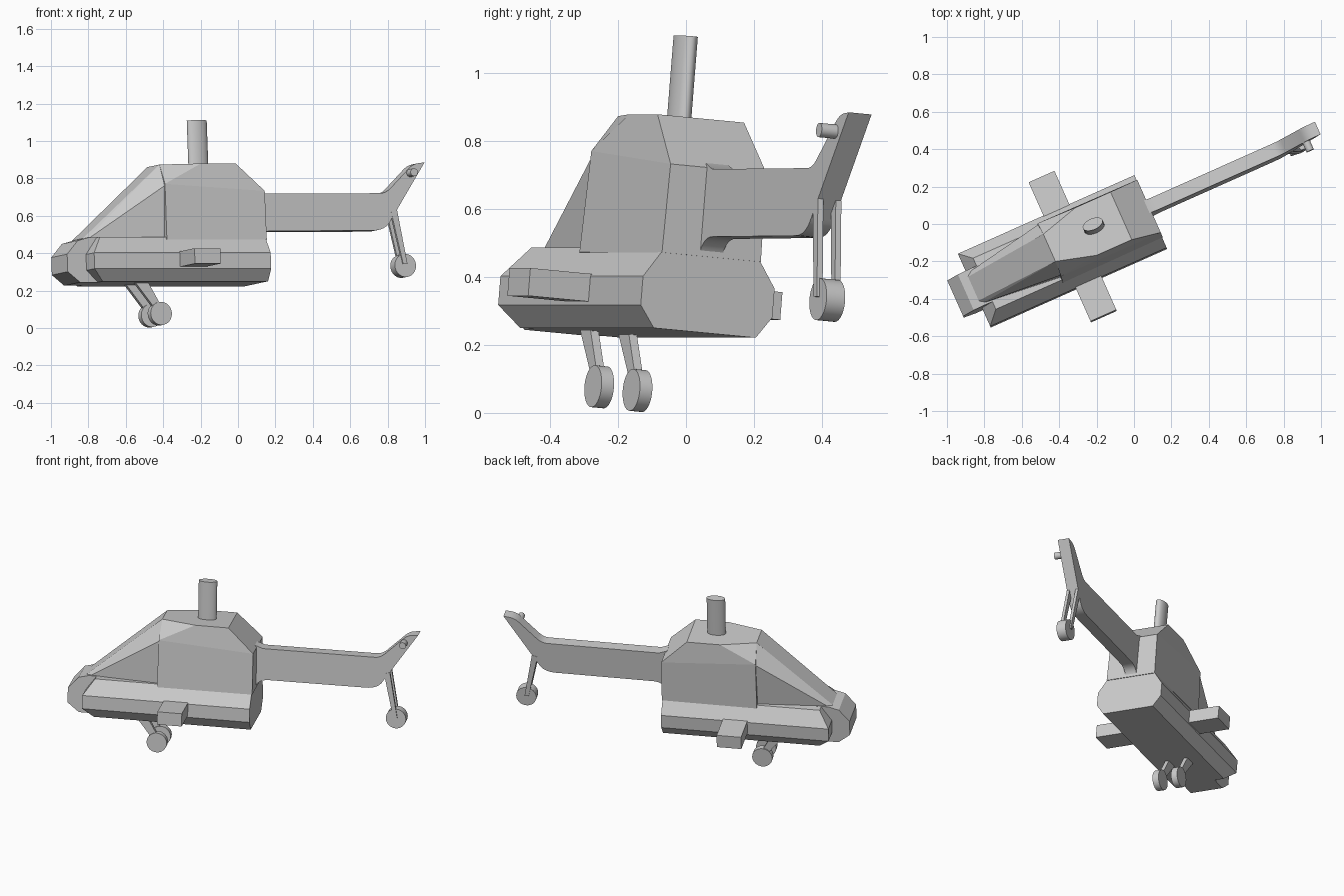
import bpy, bmesh
from math import radians, sin, cos, pi
from mathutils import Matrix, Vector

if "Cube" in bpy.data.objects:
    bpy.data.objects.remove(bpy.data.objects["Cube"])

# Parked attitude: local x runs nose to tail, y to the left side, z up
POSE = (Matrix.Rotation(radians(24), 4, 'Z') @ Matrix.Rotation(radians(-5), 4, 'X')
        @ Matrix.Translation((0, -0.008, 0)))


def finish(name, bm, smooth=False):
    bmesh.ops.recalc_face_normals(bm, faces=bm.faces)
    bm.transform(POSE)
    me = bpy.data.meshes.new(name)
    bm.to_mesh(me)
    bm.free()
    if smooth:
        me.polygons.foreach_set("use_smooth", [True] * len(me.polygons))
        me.set_sharp_from_angle(angle=radians(30))
    ob = bpy.data.objects.new(name, me)
    bpy.context.collection.objects.link(ob)
    return ob


def hull(name, half):
    """Faceted solid: hull of points mirrored across the centre plane."""
    bm = bmesh.new()
    for x, y, z in half:
        bm.verts.new((x, y, z))
        bm.verts.new((x, -y, z))
    res = bmesh.ops.convex_hull(bm, input=bm.verts)
    junk = [g for g in res["geom_interior"] if isinstance(g, bmesh.types.BMVert)]
    bmesh.ops.delete(bm, geom=junk, context='VERTS')
    bmesh.ops.dissolve_limit(bm, angle_limit=radians(2), verts=bm.verts, edges=bm.edges)
    return finish(name, bm)


def prism(name, outline, y0, y1, smooth=False):
    """Side profile (x, z) extruded sideways from y0 to y1."""
    bm = bmesh.new()
    face = bm.faces.new([bm.verts.new((x, y0, z)) for x, z in outline])
    res = bmesh.ops.extrude_face_region(bm, geom=[face])
    vs = [g for g in res["geom"] if isinstance(g, bmesh.types.BMVert)]
    bmesh.ops.translate(bm, vec=(0, y1 - y0, 0), verts=vs)
    return finish(name, bm, smooth)


def disc(x, z, r, n=40):
    return [(x + r * cos(2 * pi * i / n), z + r * sin(2 * pi * i / n)) for i in range(n)]


def curve(a, b, c, n=8):
    """Quadratic bend from a to c, pulled towards b."""
    a, b, c = Vector(a), Vector(b), Vector(c)
    return [tuple(a * (1 - t) ** 2 + b * 2 * t * (1 - t) + c * t * t)
            for t in (i / n for i in range(n + 1))]


# Lower hull: octagonal section with a chamfered front
section = [(.165, .236), (.213, .30), (.213, .385), (.15, .475)]
front = [-.86, -.925, -.925, -.86]
hull("lower_hull", [(.108, y, z) for y, z in section]
     + [(x, y, z) for x, (y, z) in zip(front, section)])

# Nose block
prism("nose", [(-.80, .475), (-.905, .477), (-.97, .46), (-1.035, .387), (-1.035, .293),
               (-.965, .236), (-.80, .236)], -.105, .105)

# Cabin and the narrower canopy ahead of it
hull("cabin", [(.112, .16, .46), (.112, .155, .722), (-.045, .14, .87), (-.25, .14, .87),
               (-.465, .08, .87), (-.47, .155, .76), (-.475, .165, .46)])
hull("canopy", [(-.925, .07, .474), (-.92, .09, .46), (-.465, .08, .87),
                (-.46, .15, .757), (-.46, .135, .46)])

# Rotor mast, oval in plan
bm = bmesh.new()
bmesh.ops.create_cone(bm, cap_ends=True, segments=40, radius1=1, radius2=1, depth=.263,
                      matrix=Matrix.Translation((-.202, 0, .9815)) @ Matrix.Diagonal((.057, .03, 1, 1)))
finish("rotor_mast", bm, True)

# Tail boom sweeping up into the fin
boom = (curve((.10, .44), (.112, .517), (.19, .517))
        + curve((.79, .52), (.865, .52), (.895, .572))
        + [(1.106, .885)]
        + curve((1.075, .882), (1.035, .878), (1.005, .845))
        + curve((.90, .745), (.872, .72), (.84, .72), 4)
        + [(.15, .717), (.10, .735)])
prism("tail_boom", boom, -.037, .037, True)
prism("tail_rotor_hub", disc(1.02, .828, .021, 24), -.09, 0, True)

# Stub wings
prism("stub_wings", [(-.424, .31), (-.273, .31), (-.273, .392), (-.424, .392)], -.408, .408)

# Landing gear on both sides
for side, s in (("left", 1), ("right", -1)):
    y = .062 * s
    prism(side + "_wheel", disc(-.486, .071, .062), y - .02, y + .02, True)
    prism(side + "_strut", [(-.645, .26), (-.565, .26), (-.475, .10), (-.505, .08)],
          y - .013, y + .013)
    y = .029 * s
    prism(side + "_tail_fork", [(.90, .62), (.935, .63), (.985, .34), (.96, .34)],
          y - .009, y + .009)

# Tail wheel
prism("tail_wheel", disc(.976, .333, .062), -.03, .03, True)
